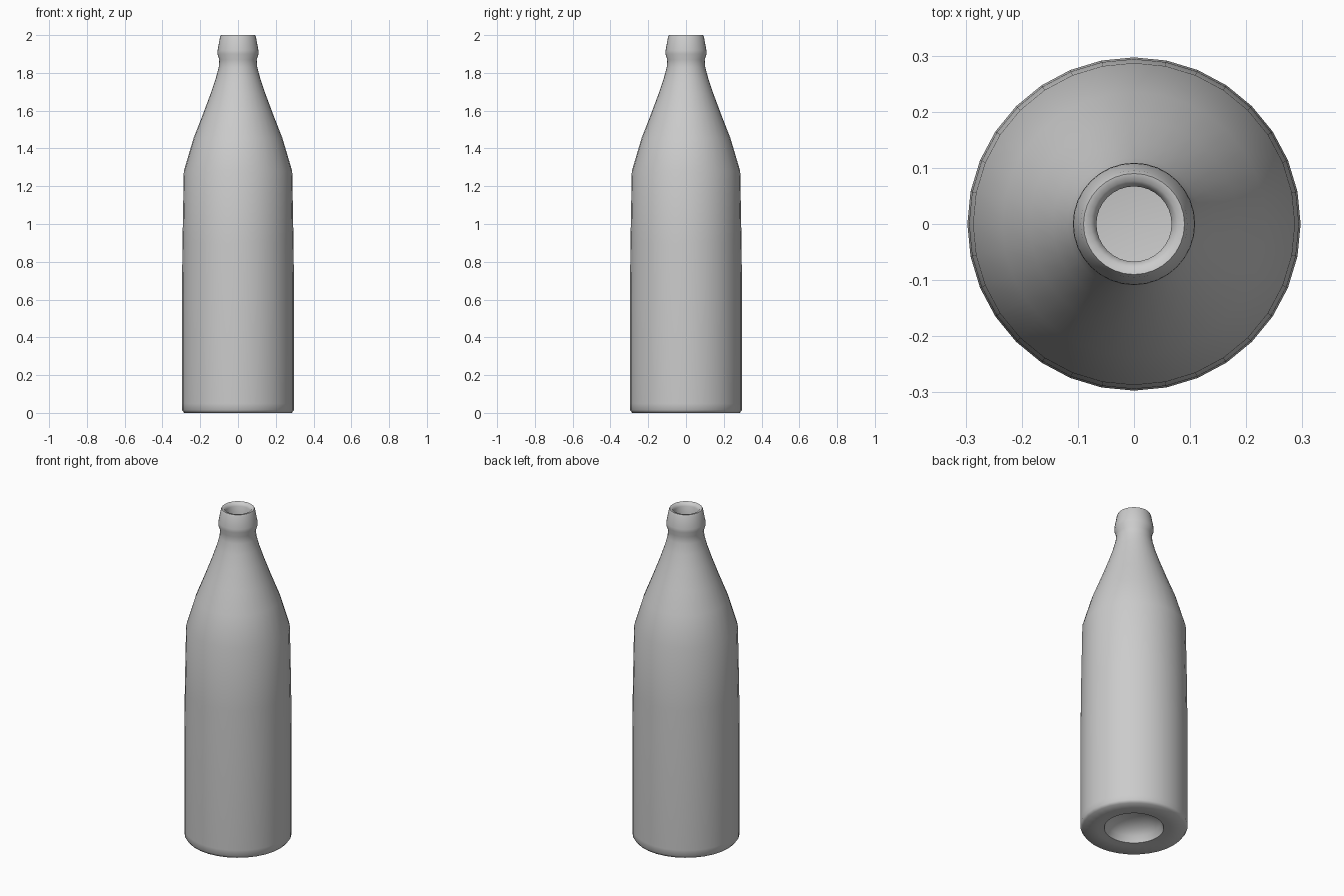
import bpy, bmesh
from math import pi, cos, sin

if "Cube" in bpy.data.objects:
    bpy.data.objects.remove(bpy.data.objects["Cube"])

SIDES = 32

# Half profile (radius, height): punt, base, body, shoulder, neck, lip, then inner wall
outer = [(0, 0.10), (0.07, 0.092), (0.12, 0.07), (0.15, 0.04), (0.165, 0.004),
         (0.20, 0.0), (0.285, 0.0), (0.296, 0.015), (0.297, 0.05), (0.297, 0.6),
         (0.294, 0.9), (0.287, 1.28), (0.235, 1.455), (0.186, 1.58), (0.145, 1.69),
         (0.118, 1.77), (0.102, 1.83), (0.099, 1.87), (0.109, 1.90), (0.108, 1.92),
         (0.095, 1.99), (0.090, 2.0)]
inner = [(0.077, 1.998), (0.067, 1.98), (0.067, 1.86), (0.085, 1.77), (0.15, 1.58),
         (0.20, 1.455), (0.255, 1.27), (0.265, 0.6), (0.265, 0.16), (0.22, 0.13), (0, 0.12)]


def lathe(name, profile):
    bm = bmesh.new()
    rings = []
    for r, z in profile:
        n = SIDES if r > 0 else 1
        rings.append([bm.verts.new((r * cos(2 * pi * i / SIDES),
                                    r * sin(2 * pi * i / SIDES), z)) for i in range(n)])
    for a, b in zip(rings, rings[1:]):
        for i in range(SIDES):
            j = (i + 1) % SIDES
            quad = [a[i % len(a)], a[j % len(a)], b[j % len(b)], b[i % len(b)]]
            bm.faces.new(list(dict.fromkeys(quad)))
    bmesh.ops.recalc_face_normals(bm, faces=bm.faces)
    mesh = bpy.data.meshes.new(name)
    bm.to_mesh(mesh)
    bm.free()
    obj = bpy.data.objects.new(name, mesh)
    bpy.context.collection.objects.link(obj)
    return obj


# Hollow bottle, smooth with a crease at the base recess
bottle = lathe("bottle", outer + inner)
bpy.context.view_layer.objects.active = bottle
bottle.select_set(True)
bpy.ops.object.shade_smooth_by_angle(angle=pi / 3)
